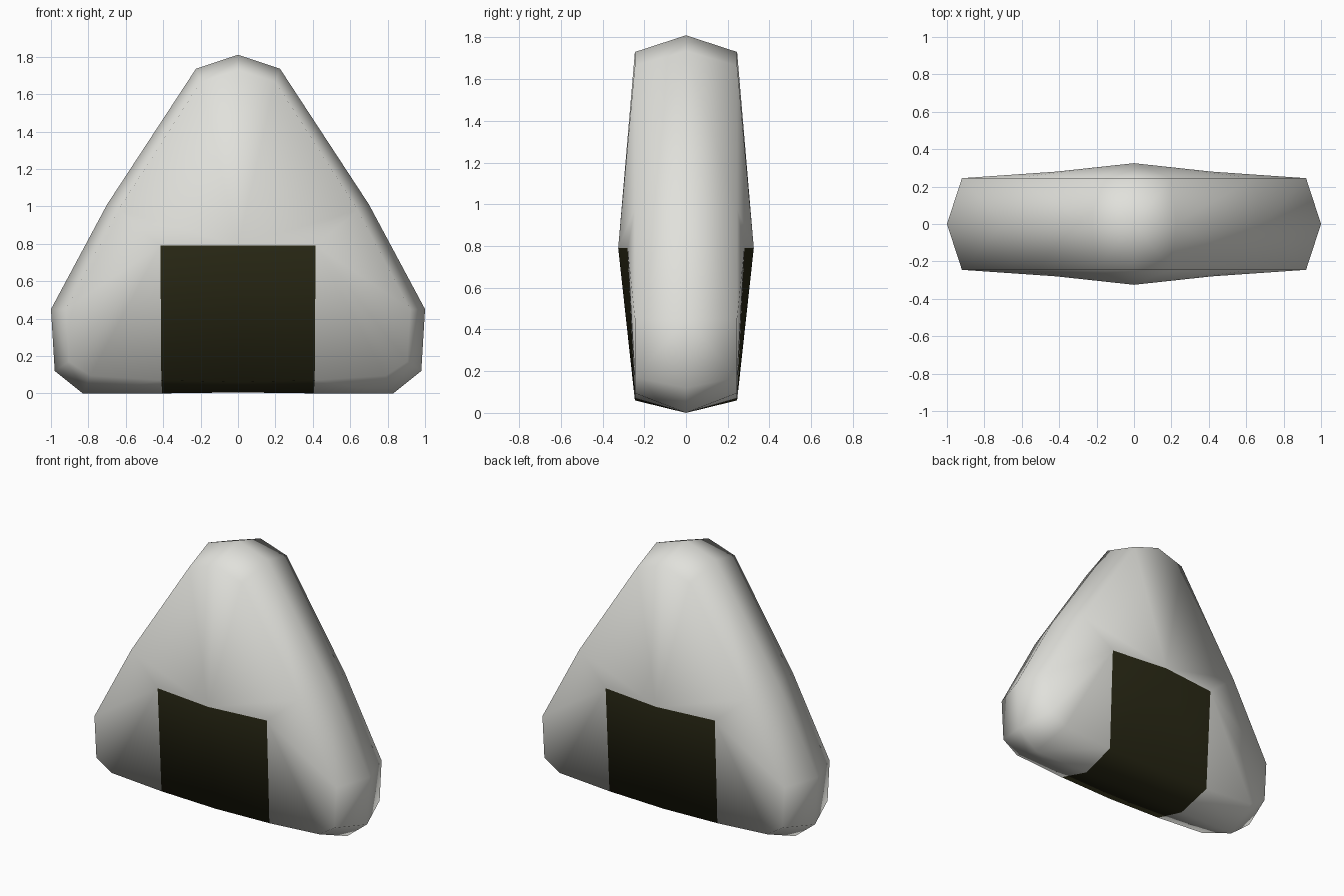
import bpy

if "Cube" in bpy.data.objects:
    bpy.data.objects.remove(bpy.data.objects["Cube"])

def material(name, rgb):
    m = bpy.data.materials.new(name)
    m.diffuse_color = (*rgb, 1)
    m.use_nodes = True
    m.node_tree.nodes["Principled BSDF"].inputs["Base Color"].default_value = m.diffuse_color
    return m

# Half outlines, top to bottom: widest loop at y = 0, and the rim of the front face
OUTER = [(0, 1.81), (.225, 1.735), (.70, 1.01), (1, .45), (.98, .12), (.83, 0), (.405, 0), (0, .005)]
RIM = [(0, 1.73), (.20, 1.665), (.64, .98), (.92, .45), (.905, .17), (.79, .095), (.41, .07), (0, .06)]
n = len(OUTER)

verts = [(x, 0, z) for x, z in OUTER] + [(x, -.245, z) for x, z in RIM]
verts += [(0, -.325, .79), (.415, -.28, .79)]     # top edge of the seaweed
mid, corner = 2 * n, 2 * n + 1

# Edge band, then the bulging front face fanned from the seaweed's top edge
faces = [(i, n + i, n + i + 1, i + 1) for i in range(n - 1)]
faces += [(mid, n + i + 1, n + i) for i in (0, 1)]
faces += [(mid, corner, n + 2)]
faces += [(corner, n + i + 1, n + i) for i in (2, 3, 4, 5)]
faces += [(mid, n + 7, n + 6, corner)]

mesh = bpy.data.meshes.new("rice_ball")
mesh.from_pydata(verts, [], faces)
mesh.materials.append(material("white rice", (.75, .75, .71)))
mesh.materials.append(material("dark seaweed", (.024, .023, .008)))

# Seaweed wrap: bottom strip and front panel
for i in (n - 2, len(faces) - 1):
    mesh.polygons[i].material_index = 1
for p in mesh.polygons:
    p.use_smooth = True

# Mirror the quarter left-right and front-back
ball = bpy.data.objects.new("rice_ball", mesh)
bpy.context.collection.objects.link(ball)
mirror = ball.modifiers.new("mirror", 'MIRROR')
mirror.use_axis = (True, True, False)
mirror.merge_threshold = .001
